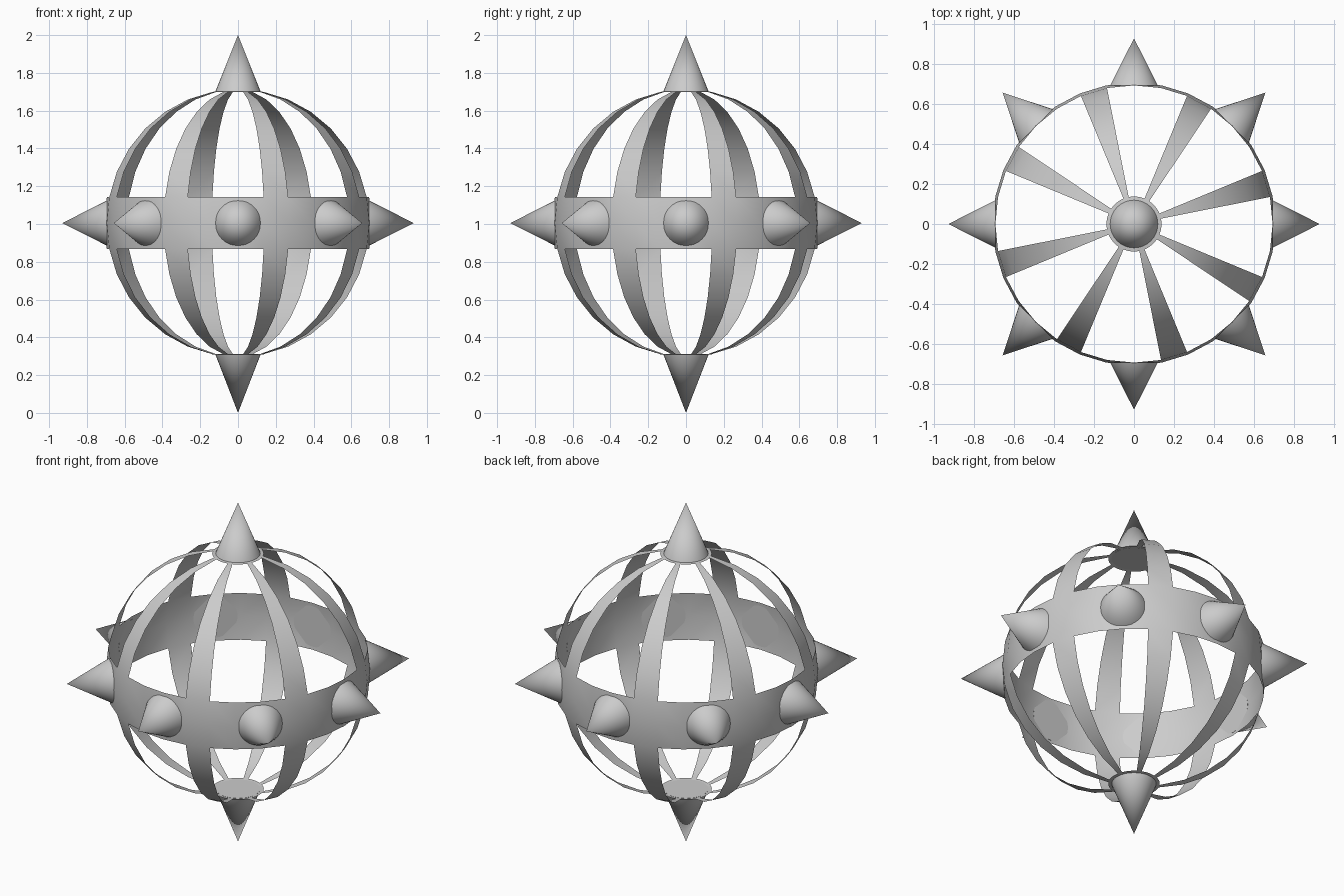
import bpy
import bmesh
import math
from mathutils import Matrix, Vector

RADIUS = 0.708
CENTRE = Vector((0, 0, 1.005))
STEP = math.pi / 16          # one sphere segment or ring

cube = bpy.data.objects.get("Cube")
if cube:
    bpy.data.objects.remove(cube, do_unlink=True)

grey = bpy.data.materials.new("plain grey")
grey.use_nodes = True
grey.diffuse_color = (0.6, 0.6, 0.6, 1)
grey.node_tree.nodes["Principled BSDF"].inputs["Base Color"].default_value = (0.6, 0.6, 0.6, 1)


def finish(name, bm):
    """Turn a bmesh into a smooth shaded grey object."""
    mesh = bpy.data.meshes.new(name)
    bm.to_mesh(mesh)
    bm.free()
    mesh.materials.append(grey)
    obj = bpy.data.objects.new(name, mesh)
    bpy.context.collection.objects.link(obj)
    bpy.ops.object.select_all(action="DESELECT")
    obj.select_set(True)
    bpy.context.view_layer.objects.active = obj
    bpy.ops.object.shade_smooth_by_angle(angle=math.radians(30))
    return obj


def is_cage(face):
    """Keep the equator band, the pole caps and one rib in every four segments."""
    c = face.calc_center_median()
    latitude = abs(math.asin(c.z / c.length))
    segment = int((math.atan2(c.y, c.x) % math.tau) / STEP)
    in_band = latitude < STEP
    in_cap = latitude > math.pi / 2 - STEP
    return in_band or in_cap or segment % 4 == 1


def spike(name, direction, base, tip, radius):
    """Closed cone pointing outward from the cage centre."""
    bm = bmesh.new()
    bmesh.ops.create_cone(bm, cap_ends=True, segments=32, radius1=radius,
                          radius2=0, depth=tip - base)
    turn = Vector(direction).to_track_quat("Z", "Y").to_matrix().to_4x4()
    bm.transform(Matrix.Translation(CENTRE) @ turn
                 @ Matrix.Translation((0, 0, (base + tip) / 2)))
    return finish(name, bm)


# Thin open cage cut from a sphere
bm = bmesh.new()
bmesh.ops.create_uvsphere(bm, u_segments=32, v_segments=16, radius=RADIUS)
bmesh.ops.delete(bm, geom=[f for f in bm.faces if not is_cage(f)], context="FACES")
bmesh.ops.translate(bm, verts=bm.verts, vec=CENTRE)
finish("sphere_cage", bm)

# Tall spikes at the poles
spike("top_spike", (0, 0, 1), 0.695, 2 - CENTRE.z, 0.12)
spike("bottom_spike", (0, 0, -1), 0.695, CENTRE.z, 0.12)

# Eight shorter spikes around the band
for i in range(8):
    a = i * math.pi / 4
    spike(f"band_spike_{i + 1}", (math.cos(a), math.sin(a), 0), 0.693, 0.93, 0.12)
